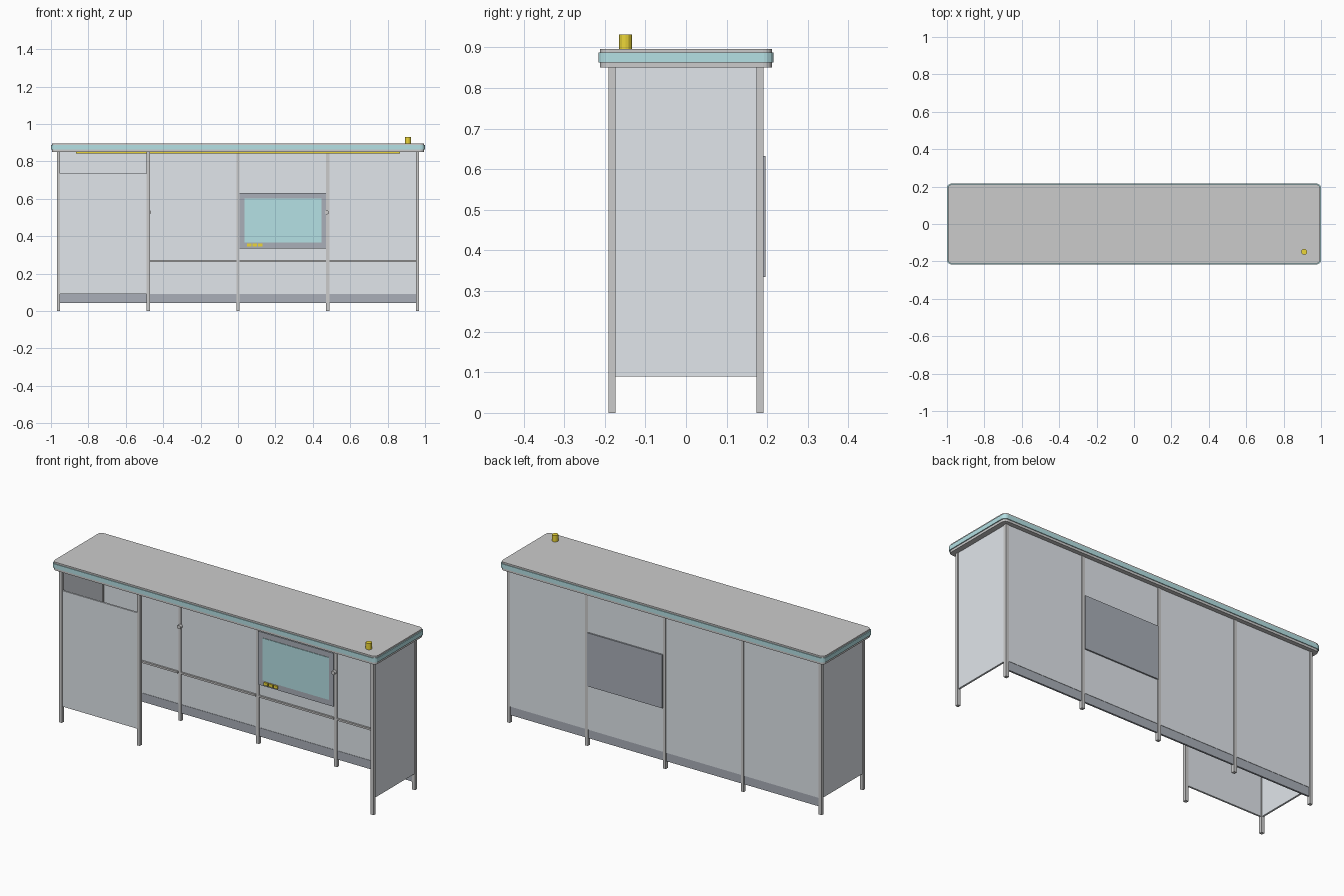
import bpy, bmesh
from math import radians

if "Cube" in bpy.data.objects:
    bpy.data.objects.remove(bpy.data.objects["Cube"])


def material(name, rgb):
    m = bpy.data.materials.new(name)
    m.diffuse_color = (*rgb, 1)
    m.use_nodes = True
    m.node_tree.nodes["Principled BSDF"].inputs["Base Color"].default_value = m.diffuse_color
    return m


PANEL = material("panel_grey", (0.75, 0.79, 0.83))
TEAL = material("teal", (0.46, 0.75, 0.78))
DARK = material("dark_grey", (0.40, 0.43, 0.48))
YELLOW = material("yellow", (0.84, 0.67, 0.04))


def box(name, x, y, z, mat=None, corner=0):
    """Box from (min, max) ranges; corner rounds the four upright edges."""
    bm = bmesh.new()
    bmesh.ops.create_cube(bm, size=1)
    for v in bm.verts:
        v.co = [r[0] + (c + 0.5) * (r[1] - r[0]) for c, r in zip(v.co, (x, y, z))]
    if corner:
        upright = [e for e in bm.edges
                   if abs(e.verts[0].co.z - e.verts[1].co.z) > 1e-4]
        bmesh.ops.bevel(bm, geom=upright, offset=corner, segments=4,
                        profile=0.5, affect='EDGES')
    me = bpy.data.meshes.new(name)
    bm.to_mesh(me)
    bm.free()
    ob = bpy.data.objects.new(name, me)
    bpy.context.collection.objects.link(ob)
    if mat:
        me.materials.append(mat)
    return ob


def cylinder(name, loc, r, depth, sides, mat=None, rot=(0, 0, 0)):
    bpy.ops.mesh.primitive_cylinder_add(vertices=sides, radius=r, depth=depth,
                                        location=loc, rotation=rot)
    ob = bpy.context.object
    ob.name = name
    if mat:
        ob.data.materials.append(mat)
    return ob


# Countertop slab with teal edge band
box("countertop", (-0.995, 0.995), (-0.212, 0.212), (0.85, 0.896), corner=0.022)
box("edge_band", (-1, 1), (-0.216, 0.216), (0.863, 0.887), TEAL, corner=0.024)

# Posts: five along the back, three along the front
P = 0.009
xs = [-0.96, -0.48, 0, 0.48, 0.96]
for y, row, places in ((0.182, "back", xs), (-0.182, "front", [xs[0], xs[1], xs[4]])):
    for x in places:
        box(row + "_post", (x - P, x + P), (y - P, y + P), (0, 0.85))

# Back bays: panel, kick board and middle rail between neighbouring posts
for i, (a, b) in enumerate(zip(xs, xs[1:])):
    bay = (a + P, b - P)
    box("back_panel", bay, (0.178, 0.188), (0.09, 0.85), PANEL)
    box("kick_board", bay, (0.176, 0.186), (0.042, 0.09), DARK)
    box("middle_rail", bay, (0.168, 0.178), (0.262, 0.272))

# End panels and the front panel of the left bay
for s in (-1, 1):
    x = s * 0.96
    box("end_panel", (x - 0.005, x + 0.005), (-0.173, 0.173), (0.09, 0.85), PANEL)
box("front_panel", (xs[0] + P, xs[1] - P), (-0.187, -0.177), (0.09, 0.735), PANEL)

# Display in the back wall with its buttons
box("display_frame", (0.009, 0.471), (0.165, 0.196), (0.335, 0.632), DARK)
box("display_screen", (0.036, 0.446), (0.162, 0.17), (0.367, 0.602), TEAL)
for i in range(3):
    x = 0.060 + i * 0.030
    box("display_button", (x - 0.012, x + 0.012), (0.157, 0.168), (0.344, 0.360), YELLOW)

# Door knobs on the back posts
for x in (-0.475, 0.475):
    cylinder("door_knob", (x, 0.166, 0.527), 0.011, 0.018, 12, rot=(radians(90), 0, 0))

# Light strip under the countertop and the bell-like peg on top
box("light_strip", (-0.865, 0.865), (-0.165, -0.145), (0.843, 0.851), YELLOW)
cylinder("counter_peg", (0.91, -0.149, 0.912), 0.016, 0.038, 12, YELLOW)
